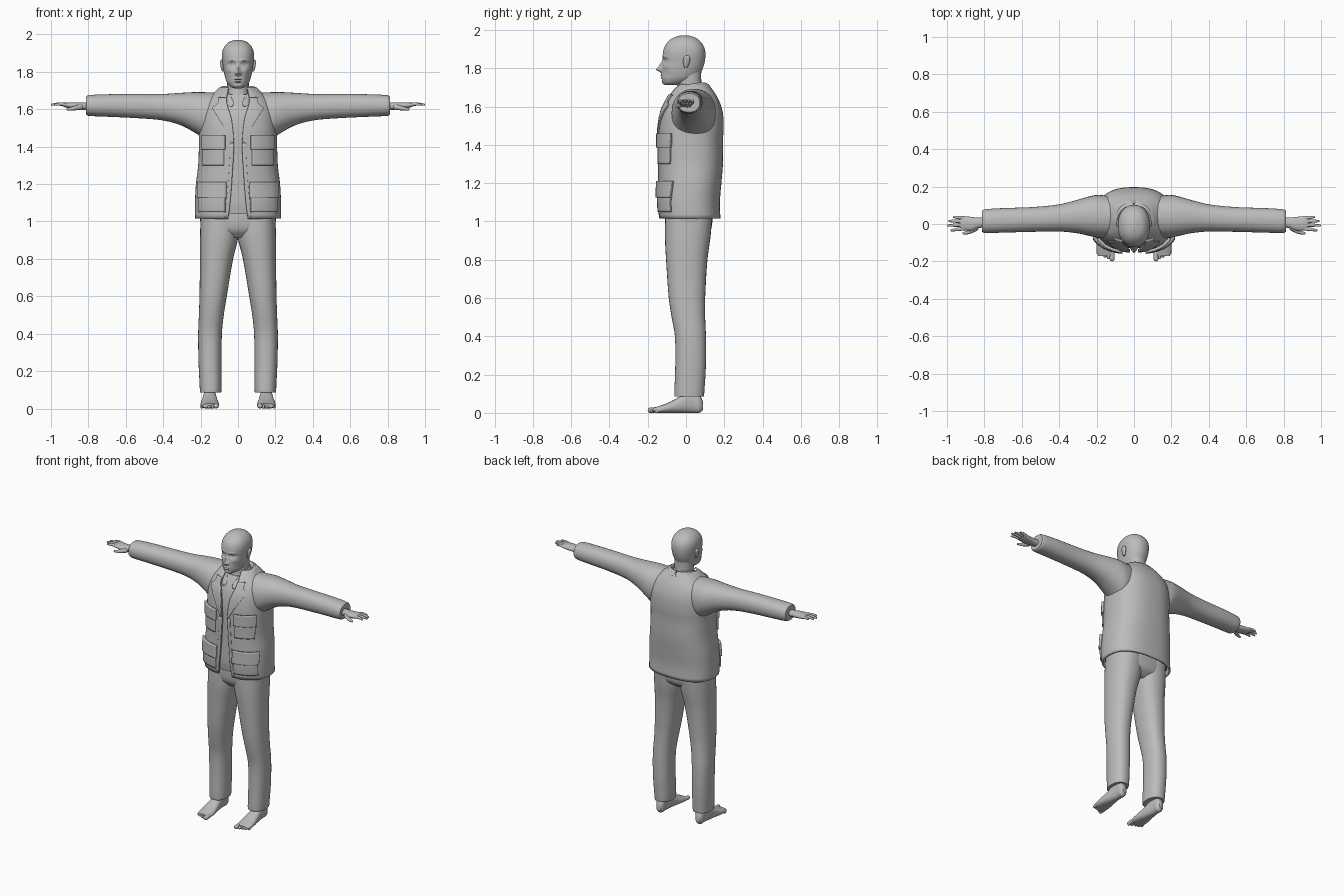
import bpy, bmesh
from math import sin, cos, asin, pi, exp, copysign
from mathutils import Vector, Matrix

if "Cube" in bpy.data.objects:
    bpy.data.objects.remove(bpy.data.objects["Cube"])

grey = bpy.data.materials.new("plain_grey")
grey.use_nodes = True
grey.diffuse_color = (0.5, 0.5, 0.5, 1)
grey.node_tree.nodes["Principled BSDF"].inputs["Base Color"].default_value = (0.5, 0.5, 0.5, 1)
parts = []


def finish(name, bm, mirror=False, thick=0):
    if not thick:
        bmesh.ops.recalc_face_normals(bm, faces=bm.faces)
    mesh = bpy.data.meshes.new(name)
    bm.to_mesh(mesh)
    bm.free()
    mesh.materials.append(grey)
    ob = bpy.data.objects.new(name, mesh)
    bpy.context.collection.objects.link(ob)
    if thick:
        mod = ob.modifiers.new("Thickness", "SOLIDIFY")
        mod.thickness, mod.offset = thick, 0
    if mirror:
        ob.modifiers.new("Mirror", "MIRROR").use_mirror_merge = False
    parts.append(ob)
    return ob


def at(rows, t):
    """Smoothly interpolate the columns of a table keyed by its first column."""
    i = 0
    while i < len(rows) - 2 and t > rows[i + 1][0]:
        i += 1
    p, q = rows[i], rows[i + 1]
    o, r = rows[max(i - 1, 0)], rows[min(i + 2, len(rows) - 1)]
    h = q[0] - p[0]
    s = (t - p[0]) / h
    out = []
    for k in range(1, len(p)):
        m0 = (q[k] - o[k]) / (q[0] - o[0]) * h
        m1 = (r[k] - p[k]) / (r[0] - p[0]) * h
        d = q[k] - p[k]
        out.append(p[k] + s * (m0 + s * (3 * d - 2 * m0 - m1 + s * (m0 + m1 - 2 * d))))
    return out


def grid_faces(bm, rings, closed):
    for a, b in zip(rings, rings[1:]):
        count = len(a)
        for j in range(count if closed else count - 1):
            k = (j + 1) % count
            bm.faces.new((a[j], a[k], b[k], b[j]))


def loft(name, rows, axis="z", n=2.2, segs=32, steps=4, inset=0, gap=None, mirror=False, thick=0, shape=None):
    """Skin rounded sections given as (position, low a, high a, low b, high b)."""
    bm = bmesh.new()
    rings = []
    stations = [p[0] + (q[0] - p[0]) * s / steps for p, q in zip(rows, rows[1:]) for s in range(steps)]
    for t in stations + [rows[-1][0]]:
        a0, a1, b0, b1 = at(rows, t)
        ra, rb = (a1 - a0) / 2 - inset, (b1 - b0) / 2 - inset
        g = asin(min(1, at(gap, t)[0] / ra) ** (n / 2)) if gap else 0
        ring = []
        for j in range(segs):
            th = -pi / 2 + g + (2 * pi - 2 * g) * j / (segs - 1 if gap else segs)
            a = (a0 + a1) / 2 + ra * copysign(abs(cos(th)) ** (2 / n), cos(th))
            b = (b0 + b1) / 2 + rb * copysign(abs(sin(th)) ** (2 / n), sin(th))
            co = {"z": (a, b, t), "x": (t, a, b), "y": (a, t, b)}[axis]
            ring.append(bm.verts.new(shape(*co) if shape else co))
        rings.append(ring)
    grid_faces(bm, rings, not gap)
    if not gap:
        bm.faces.new(rings[0])
        bm.faces.new(rings[-1])
    return finish(name, bm, mirror, thick)


def strip(name, edges, thick=0.008):
    """Mirrored cloth strip stretched between matching edge lines."""
    bm = bmesh.new()
    grid_faces(bm, [[bm.verts.new(p) for p in e] for e in edges], False)
    ob = finish(name, bm, True, thick)
    mod = ob.modifiers.new("Soften", "SUBSURF")
    mod.levels = mod.render_levels = 2
    return ob


def capsule(name, p, r1, q, r2):
    bm = bmesh.new()
    for c, r in ((p, r1), (q, r2)):
        bmesh.ops.create_uvsphere(bm, u_segments=12, v_segments=8, radius=r, matrix=Matrix.Translation(c))
    res = bmesh.ops.convex_hull(bm, input=bm.verts)
    inner = {v for v in res["geom_interior"] + res["geom_unused"] if isinstance(v, bmesh.types.BMVert)}
    bmesh.ops.delete(bm, geom=list(inner), context="VERTS")
    return finish(name, bm, True)


# Jacket body, open at the front, over a shirt
TORSO = [(z, -w, w, f, b) for z, w, f, b in (
    (1.015, .225, -.135, .175), (1.1, .225, -.142, .172), (1.2, .22, -.14, .18), (1.3, .208, -.14, .188),
    (1.42, .204, -.14, .188), (1.5, .203, -.137, .192), (1.58, .195, -.122, .185),
    (1.64, .172, -.095, .163), (1.68, .13, -.07, .138), (1.715, .09, -.035, .11))]
GAP = [(1.015, .052), (1.1, .042), (1.25, .03), (1.42, .022), (1.55, .035), (1.64, .06), (1.715, .05)]
loft("jacket_body", TORSO, n=2.5, segs=64, gap=GAP, thick=.01)
loft("shirt", [(1.04, *TORSO[0][1:])] + TORSO[1:-1], n=2.5, segs=48, inset=.014)


def on_jacket(x, z, off):
    w, f, b = at(TORSO, z)[1:]
    x = min(x, w + off)
    depth = (1 - (x / (w + off)) ** 2.5) ** (1 / 2.5)
    return (x, (f + b) / 2 - ((b - f) / 2 + off) * depth, z)


def patch(name, z0, z1, inner, outer, off, thick, rows=14, cols=14):
    """Panel that follows the jacket front between two edge functions."""
    bm = bmesh.new()
    grid = []
    for i in range(rows + 1):
        z = z0 + (z1 - z0) * i / rows
        a, b = inner(z), outer(z)
        grid.append([bm.verts.new(on_jacket(a + (b - a) * sin(pi / 2 * j / cols), z, off)) for j in range(cols + 1)])
    grid_faces(bm, grid, False)
    finish(name, bm, True, thick)


# Pockets and flaps
for label, z0, zf, z1, x0, x1 in (("chest", 1.3, 1.385, 1.46, .068, .192), ("lower", 1.05, 1.125, 1.21, .062, .213)):
    patch(label + "_pocket", z0, z1 - .02, lambda z: x0 + .006, lambda z: x1 - .006, .007, .012)
    patch(label + "_flap", zf, z1, lambda z: x0, lambda z: x1, .012, .016)

# Lapels and front edges
LAPEL = [(1.42, .03), (1.5, .072), (1.57, .115), (1.61, .135), (1.625, .11), (1.66, .105)]
patch("lapel", 1.42, 1.66, lambda z: at(GAP, z)[0], lambda z: at(LAPEL, z)[0], .008, .009, 24)
patch("front_placket", 1.017, 1.42, lambda z: at(GAP, z)[0], lambda z: at(GAP, z)[0] + .02, .004, .006, 16, 4)

# Collars
strip("jacket_collar", (
    ((0, .085, 1.69), (.05, .075, 1.69), (.078, .04, 1.685), (.082, 0, 1.68), (.066, -.06, 1.645)),
    ((0, .098, 1.738), (.05, .088, 1.74), (.084, .046, 1.737), (.092, -.005, 1.727), (.072, -.066, 1.685)),
    ((0, .14, 1.69), (.07, .13, 1.69), (.122, .07, 1.688), (.138, 0, 1.68), (.122, -.085, 1.64))))
strip("shirt_collar", (
    ((0, .083, 1.725), (.045, .07, 1.727), (.066, .02, 1.72), (.055, -.04, 1.695), (.008, -.1, 1.63)),
    ((0, .1, 1.68), (.06, .085, 1.68), (.088, .02, 1.675), (.085, -.055, 1.655), (.04, -.118, 1.595))), .006)

# Sleeves
loft("sleeve", [
    (.1, -.07, .145, 1.45, 1.69), (.18, -.075, .155, 1.442, 1.691), (.22, -.068, .152, 1.468, 1.692),
    (.3, -.05, .13, 1.512, 1.688), (.4, -.04, .105, 1.54, 1.682), (.55, -.042, .09, 1.553, 1.682),
    (.7, -.046, .085, 1.56, 1.68), (.8, -.048, .078, 1.565, 1.675), (.812, -.042, .072, 1.571, 1.668)],
    axis="x", mirror=True)

# Hands
loft("palm", [
    (.79, -.018, .036, 1.595, 1.638), (.83, -.022, .034, 1.597, 1.637), (.87, -.036, .038, 1.6, 1.637),
    (.91, -.034, .041, 1.606, 1.637), (.93, -.028, .038, 1.612, 1.635)], axis="x", segs=24, mirror=True)
for name, y0, y1, tip in (("index", -.024, -.034, .975), ("middle", -.004, -.008, .994),
                          ("ring", .015, .016, .987), ("little", .032, .037, .962)):
    mid = Vector(((.915 + tip) / 2, (y0 + y1) / 2, 1.628))
    capsule(name + "_finger_base", (.91, y0, 1.622), .0105, mid, .009)
    capsule(name + "_finger_tip", mid, .009, (tip, y1, 1.625), .006)
capsule("thumb_base", (.845, -.022, 1.612), .015, (.88, -.043, 1.604), .011)
capsule("thumb_tip", (.88, -.043, 1.604), .011, (.91, -.05, 1.6), .007)

# Trousers
loft("trouser_leg", [
    (.085, .09, .203, -.06, .093), (.1, .088, .204, -.061, .095), (.25, .088, .211, -.056, .104),
    (.4, .086, .213, -.058, .104), (.5, .076, .209, -.075, .1), (.6, .06, .206, -.09, .1),
    (.8, .026, .203, -.104, .112), (.92, -.002, .203, -.11, .128), (1.06, -.01, .198, -.108, .14)],
    mirror=True, n=2.3)
loft("trouser_hips", [(.915, -.12, .12, -.07, .08), (.95, -.18, .18, -.1, .125),
                      (1.0, -.202, .202, -.11, .138), (1.08, -.2, .2, -.108, .14)], n=2.5)

# Feet
loft("foot", [
    (-.172, .108, .192, .004, .026), (-.14, .102, .2, 0, .036), (-.1, .103, .2, 0, .05), (-.05, .11, .193, 0, .075),
    (0, .116, .186, 0, .105), (.04, .12, .18, 0, .12), (.07, .122, .178, 0, .1), (.088, .135, .165, .015, .06)],
    axis="y", segs=24, mirror=True, n=2.4)
for i in range(5):
    r = .014 if i == 0 else .0105 - .0008 * i
    x = .117 + .019 * i
    capsule("toe", (x, -.155 + .006 * i, .016), r, (x, -.186 + .008 * i, r), r)

# Head: bumps are (x, z, x radius, z radius, forward push)
BUMPS = [(0, 1.793, .014, .012, .026), (0, 1.815, .009, .02, .014), (0, 1.762, .022, .005, .006),
         (0, 1.75, .02, .005, .006), (0, 1.756, .026, .003, -.004), (0, 1.726, .02, .01, .004),
         (0, 1.74, .02, .004, -.004)]
for s in (-1, 1):
    BUMPS += [(s * .034, 1.84, .019, .01, -.014), (s * .034, 1.84, .011, .005, .008),
              (s * .032, 1.861, .022, .006, .005), (s * .014, 1.79, .006, .006, .006),
              (s * .048, 1.81, .015, .012, .004), (s * .05, 1.77, .012, .02, -.004)]


def face(x, y, z):
    if y < -.02:
        blend = min(1, (-.02 - y) / .04)
        for cx, cz, rx, rz, push in BUMPS:
            y -= blend * push * exp(-((x - cx) / rx) ** 2 - ((z - cz) / rz) ** 2)
    return (x, y, z)


loft("head", [(z, -w, w, f, b) for z, w, f, b in (
    (1.712, .022, -.11, -.05), (1.722, .042, -.12, 0), (1.745, .06, -.127, .045), (1.77, .069, -.128, .073),
    (1.8, .076, -.126, .088), (1.83, .081, -.122, .097), (1.86, .085, -.122, .101), (1.89, .086, -.119, .1),
    (1.92, .08, -.108, .09), (1.945, .065, -.087, .07), (1.962, .043, -.06, .044), (1.971, .014, -.028, .012))],
    segs=112, steps=6, shape=face)
loft("neck", [(1.6, -.075, .075, -.075, .1), (1.67, -.06, .06, -.055, .088),
              (1.73, -.058, .058, -.045, .08), (1.8, -.06, .06, -.05, .08)])

# Ears
loft("ear", [(1.802, .074, .084, -.008, .006), (1.815, .074, .09, -.013, .013), (1.84, .077, .095, -.015, .021),
             (1.857, .079, .097, -.011, .021), (1.866, .08, .09, -.002, .013)], segs=16, mirror=True)

# Smooth shading with crisp hems and edges
bpy.ops.object.select_all(action="DESELECT")
for ob in parts:
    ob.select_set(True)
bpy.context.view_layer.objects.active = parts[0]
bpy.ops.object.shade_smooth_by_angle(angle=pi / 4)
